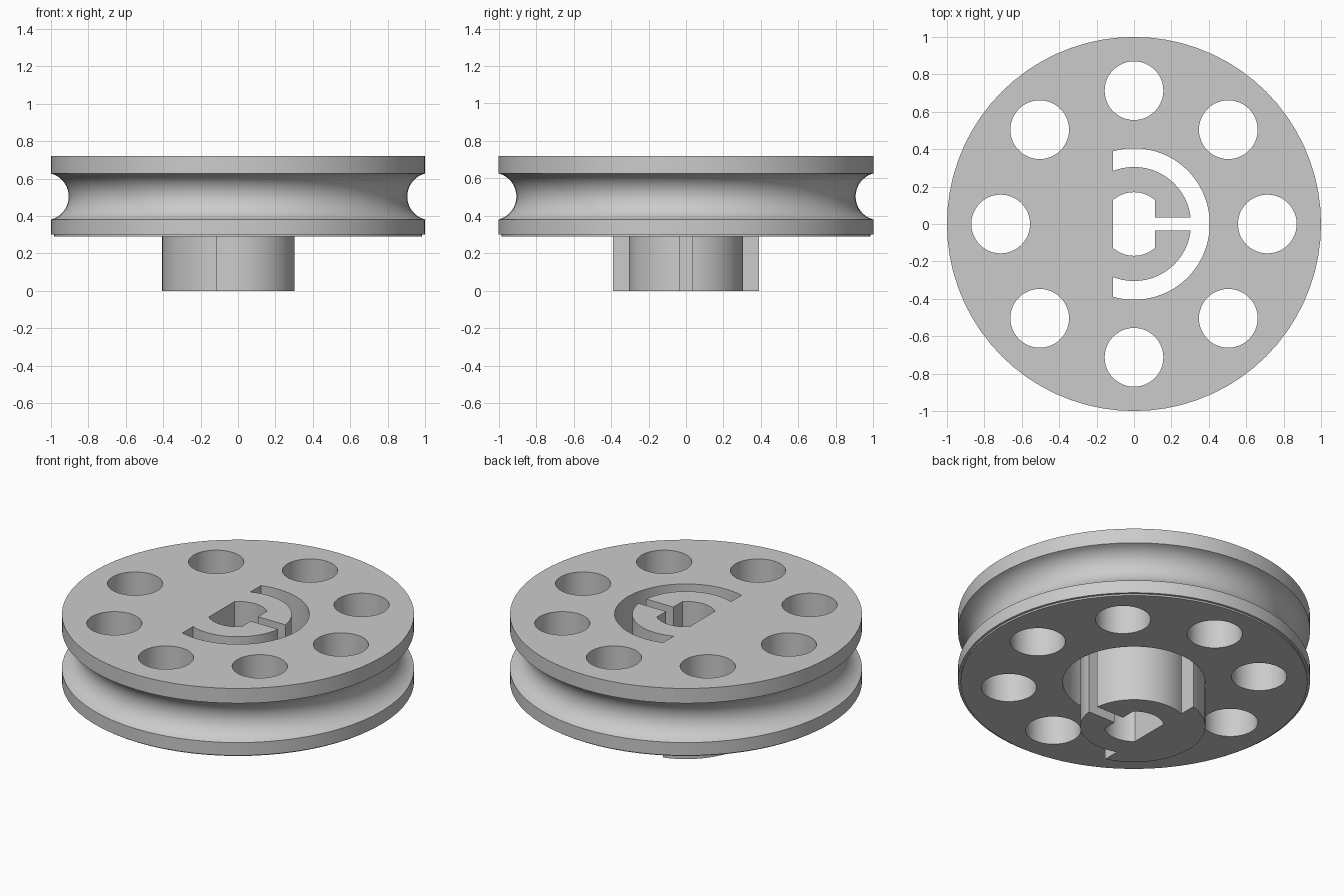
import bpy, bmesh
from math import sin, cos, pi, acos, asin, radians

if "Cube" in bpy.data.objects:
    bpy.data.objects.remove(bpy.data.objects["Cube"], do_unlink=True)

BOTTOM, TOP = 0.29, 0.72      # wheel faces
HUB_R, CORE_R = 0.405, 0.305  # outer and inner hub radii
FLAT = 0.113                  # flats of the shaft bore and hub step

grey = bpy.data.materials.new("light grey")
grey.use_nodes = True
colour = (0.6, 0.6, 0.6, 1)
grey.diffuse_color = colour
grey.node_tree.nodes["Principled BSDF"].inputs["Base Color"].default_value = colour


def finish(name, bm):
    bmesh.ops.remove_doubles(bm, verts=bm.verts, dist=1e-5)
    bmesh.ops.recalc_face_normals(bm, faces=bm.faces)
    mesh = bpy.data.meshes.new(name)
    bm.to_mesh(mesh)
    bm.free()
    mesh.materials.append(grey)
    obj = bpy.data.objects.new(name, mesh)
    bpy.context.collection.objects.link(obj)
    return obj


def prism(name, outline, low, high):
    bm = bmesh.new()
    face = bm.faces.new([bm.verts.new((x, y, low)) for x, y in outline])
    new = bmesh.ops.extrude_face_region(bm, geom=[face])["geom"]
    bmesh.ops.translate(bm, vec=(0, 0, high - low),
                        verts=[v for v in new if isinstance(v, bmesh.types.BMVert)])
    return finish(name, bm)


def lathe(name, profile, steps=72):
    bm = bmesh.new()
    verts = [bm.verts.new((r, 0, z)) for r, z in profile]
    edges = [bm.edges.new(pair) for pair in zip(verts, verts[1:])]
    bmesh.ops.spin(bm, geom=verts + edges, cent=(0, 0, 0), axis=(0, 0, 1),
                   angle=2 * pi, steps=steps, use_merge=True)
    bmesh.ops.dissolve_limit(bm, angle_limit=radians(0.5), verts=bm.verts, edges=bm.edges)
    return finish(name, bm)


def arc(radius, start, end, steps=40, cx=0, cy=0):
    angles = [start + (end - start) * i / steps for i in range(steps + 1)]
    return [(cx + radius * cos(a), cy + radius * sin(a)) for a in angles]


def combine(target, tool, operation):
    tool.hide_render = True
    mod = target.modifiers.new(operation.lower(), "BOOLEAN")
    mod.operation, mod.object, mod.solver = operation, tool, "EXACT"
    bpy.context.view_layer.objects.active = target
    bpy.ops.object.modifier_apply(modifier=mod.name)
    bpy.data.objects.remove(tool, do_unlink=True)


# Wheel body with a round rope groove and a small step under the lower rim
groove_r, groove_x, groove_z = 0.127, 1.032, 0.504
tip = acos((groove_x - 1) / groove_r)
groove = arc(groove_r, pi + tip, pi - tip, 16, groove_x, groove_z)
wheel = lathe("pulley_wheel", [(0, BOTTOM), (0.985, BOTTOM), (0.985, 0.3), (1, 0.3)]
              + groove + [(1, TOP), (0, TOP)])

# Opening that leaves the curved gap around the hub core
step = acos(-FLAT / HUB_R)
combine(wheel, prism("hub_opening", arc(HUB_R, -step, step), 0.1, 0.9), "DIFFERENCE")

# Hub: wide on one side, narrower core on the other
core = acos(-FLAT / CORE_R)
outline = arc(CORE_R, -core, core) + arc(HUB_R, step, 2 * pi - step)
combine(wheel, prism("hub", outline, 0, TOP), "UNION")

# Shaft bore with two flats
half = acos(FLAT / 0.17)
bore = arc(0.17, half, pi - half, 16) + arc(0.17, pi + half, 2 * pi - half, 16)
combine(wheel, prism("shaft_bore", bore, -0.1, 0.9), "DIFFERENCE")

# Clamping slot
slot = [(0.05, -0.036), (0.35, -0.036), (0.35, 0.036), (0.05, 0.036)]
combine(wheel, prism("clamp_slot", slot, -0.1, 0.9), "DIFFERENCE")

# Ring of eight round holes
for i in range(8):
    a = i * pi / 4
    hole = arc(0.157, 0, 2 * pi, 48, 0.713 * cos(a), 0.713 * sin(a))[:-1]
    combine(wheel, prism("round_hole", hole, 0.1, 0.9), "DIFFERENCE")

# Smooth curved walls, crisp edges
bpy.ops.object.select_all(action="DESELECT")
wheel.select_set(True)
bpy.context.view_layer.objects.active = wheel
bpy.ops.object.shade_smooth_by_angle(angle=radians(30))
